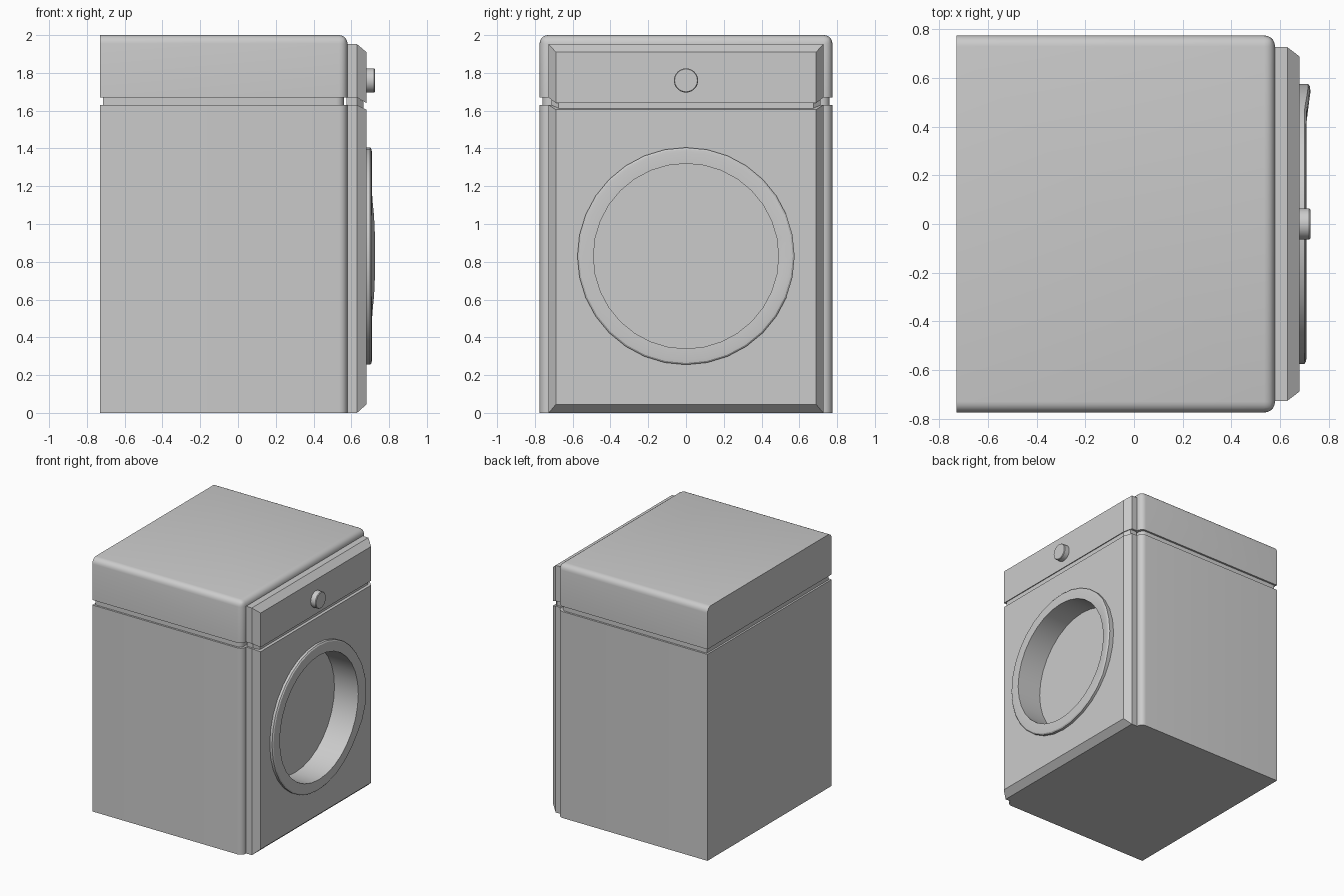
import bpy, bmesh
from math import cos, sin, pi, degrees

if "Cube" in bpy.data.objects:
    bpy.data.objects.remove(bpy.data.objects["Cube"])

SEG = 32
DOOR_Z, HOLE_R = 0.83, 0.49


def finish(name, bm):
    bmesh.ops.recalc_face_normals(bm, faces=bm.faces[:])
    me = bpy.data.meshes.new(name)
    bm.to_mesh(me)
    bm.free()
    ob = bpy.data.objects.new(name, me)
    bpy.context.collection.objects.link(ob)
    return ob


def activate(ob):
    bpy.ops.object.select_all(action='DESELECT')
    ob.select_set(True)
    bpy.context.view_layer.objects.active = ob


def loft(rings, closed=False):
    """Skin equal-length rings; cap the ends, or join last to first."""
    bm = bmesh.new()
    vs = [[bm.verts.new(p) for p in r] for r in rings]
    n = len(rings[0])
    pairs = list(zip(vs, vs[1:])) + ([(vs[-1], vs[0])] if closed else [])
    for a, b in pairs:
        for i in range(n):
            j = (i + 1) % n
            bm.faces.new((a[i], a[j], b[j], b[i]))
    if not closed:
        bm.faces.new(vs[0])
        bm.faces.new(vs[-1])
    return bm


def rect(x, y, z0, z1):
    return [(x, -y, z0), (x, y, z0), (x, y, z1), (x, -y, z1)]


def circle(x, r, zc):
    return [(x, r * cos(2 * pi * i / SEG), zc + r * sin(2 * pi * i / SEG))
            for i in range(SEG)]


def casing(name, x0, x1, y, z0, z1, radius, round_top=False):
    bm = loft([rect(x0, y, z0, z1), rect(x1, y, z0, z1)])
    edges = []
    for e in bm.edges:
        a, b = e.verts[0].co, e.verts[1].co
        front = min(a.x, b.x) > x1 - 1e-4
        back = max(a.x, b.x) < x0 + 1e-4
        upright = abs(a.z - b.z) > 1e-4
        top = min(a.z, b.z) > z1 - 1e-4
        if (front and upright) or (round_top and top and not back):
            edges.append(e)
    bmesh.ops.bevel(bm, geom=edges, offset=radius, segments=5,
                    profile=0.5, affect='EDGES')
    return finish(name, bm)


def panel(name, y, back_z, front_z, x_front=0.68):
    return finish(name, loft([rect(0.575, y, *back_z), rect(0.63, y, *back_z),
                              rect(x_front, y - 0.038, *front_z)]))


# Casing: lower body, recessed seam, rounded lid
body = casing("lower_body", -0.73, 0.58, 0.775, 0, 1.63, 0.045)
seam = casing("body_seam", -0.715, 0.56, 0.76, 1.63, 1.67, 0.04)
lid = casing("top_housing", -0.73, 0.58, 0.775, 1.67, 2.0, 0.045, True)

# Chamfered front panels with the sloping seam between them
front = panel("front_panel", 0.727, (0, 1.63), (0.045, 1.605))
control = panel("control_panel", 0.727, (1.67, 1.952), (1.64, 1.91))
panel_seam = panel("panel_seam", 0.712, (1.63, 1.67), (1.612, 1.648), 0.665)

# Round drum opening cut into the panel and body
cutter = finish("drum_cutter", loft([circle(0.5, HOLE_R, DOOR_Z),
                                     circle(0.9, HOLE_R, DOOR_Z)]))
cutter.hide_render = True
for ob in (body, front):
    activate(ob)
    m = ob.modifiers.new("drum_opening", 'BOOLEAN')
    m.operation, m.solver, m.object = 'DIFFERENCE', 'EXACT', cutter
    bpy.ops.object.modifier_apply(modifier=m.name)
bpy.data.objects.remove(cutter)

# Door ring, its outer rim raised on one side as a grip
profile = [(0.675, HOLE_R), (0.708, HOLE_R), (0.709, 0.55),
           (0.707, 0.566), (0.7, 0.575), (0.675, 0.575)]
ring_bm = loft([circle(x, r, DOOR_Z) for x, r in profile], closed=True)
for v in ring_bm.verts:
    dz = v.co.z - DOOR_Z
    r = (v.co.y ** 2 + dz ** 2) ** 0.5
    if v.co.y > 0 and r > 0.54 and v.co.x > 0.69:
        angle = degrees(abs(dz) / r)
        v.co.x += 0.016 * max(0, min(1, (34 - angle) / 17))
door = finish("door_ring", ring_bm)

# Control knob
knob = finish("control_knob", loft([circle(x, r, 1.76) for x, r in
                                    ((0.675, 0.064), (0.72, 0.064), (0.725, 0.06))]))

for ob in (body, seam, lid, front, control, panel_seam, door, knob):
    activate(ob)
    bpy.ops.object.shade_smooth_by_angle(angle=pi / 6)
